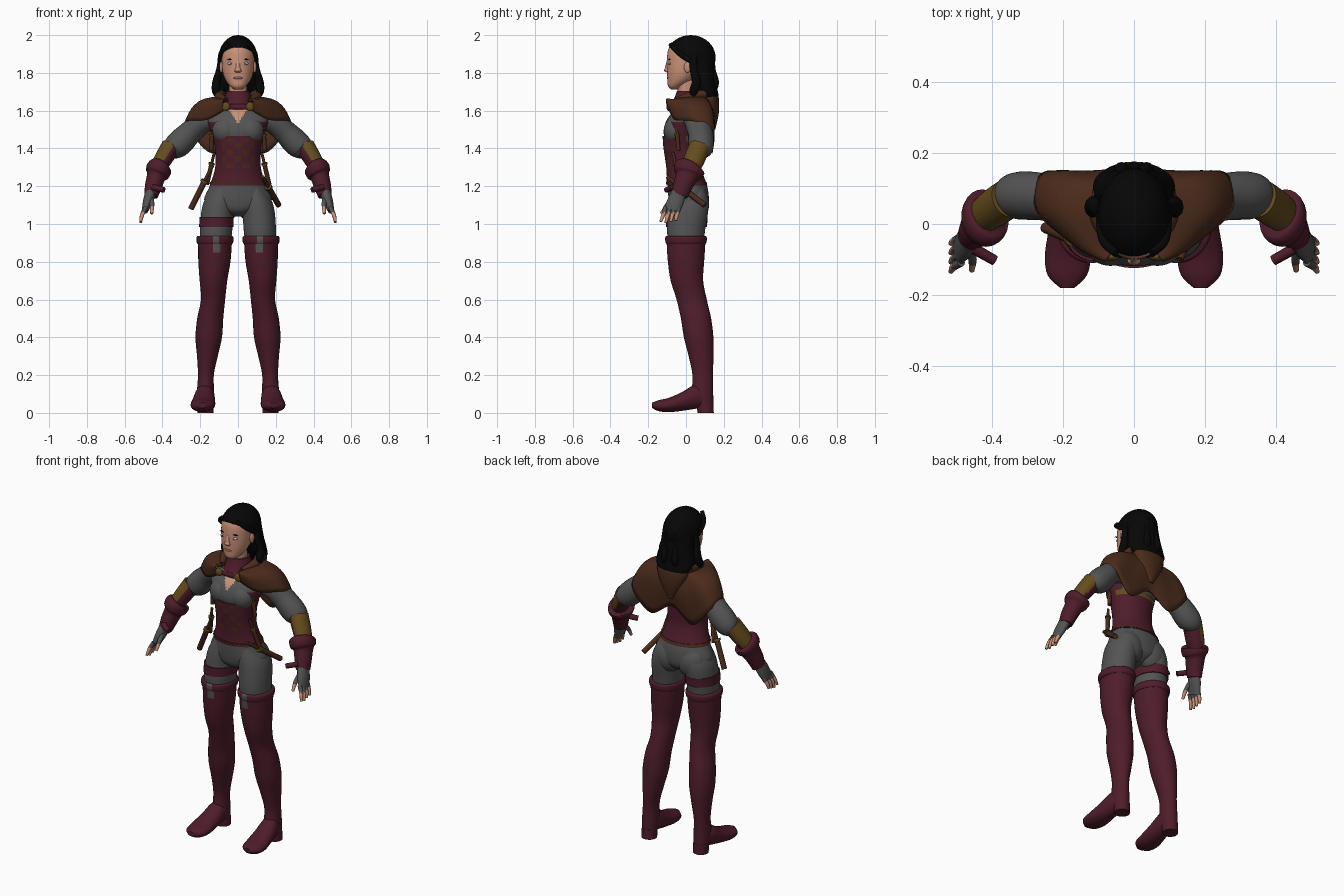
import bpy, bmesh
from math import sin, cos, pi, radians
from mathutils import Vector, Matrix

default_cube = bpy.data.objects.get("Cube")
if default_cube:
    bpy.data.objects.remove(default_cube, do_unlink=True)


def make_material(name, red, green, blue):
    material = bpy.data.materials.new(name)
    material.use_nodes = True
    colour = (red, green, blue, 1)
    material.diffuse_color = colour
    shader = material.node_tree.nodes["Principled BSDF"]
    shader.inputs["Base Color"].default_value = colour
    shader.inputs["Roughness"].default_value = .8
    return material


grey = make_material("grey cloth", .088, .088, .088)
maroon = make_material("maroon leather", .077, .012, .023)
brown = make_material("brown leather", .07, .024, .011)
gold = make_material("dull gold", .13, .072, .012)
skin = make_material("skin", .6, .29, .19)
black = make_material("black hair", .002, .002, .002)
eye_white = make_material("eye white", .4, .45, .48)
lip_pink = make_material("lip pink", .42, .17, .12)


def finish(name, bm, material, mirror=False, paint=(), thickness=0, offset=0):
    """Turn a bmesh into a smooth object, painting faces by rules on their centres."""
    bmesh.ops.recalc_face_normals(bm, faces=bm.faces)
    for index, (_, rule) in enumerate(paint, start=1):
        for face in bm.faces:
            if rule(face.calc_center_median()):
                face.material_index = index
    mesh = bpy.data.meshes.new(name)
    bm.to_mesh(mesh)
    bm.free()
    for entry in [material] + [colour for colour, _ in paint]:
        mesh.materials.append(entry)
    for polygon in mesh.polygons:
        polygon.use_smooth = True
    mesh.set_sharp_from_angle(angle=radians(50))
    obj = bpy.data.objects.new(name, mesh)
    bpy.context.scene.collection.objects.link(obj)
    if thickness:
        shell = obj.modifiers.new("thickness", "SOLIDIFY")
        shell.thickness, shell.offset = thickness, offset
    if mirror:
        obj.modifiers.new("mirror", "MIRROR")
    return obj


def spline(points, steps):
    """Smooth interpolation through control points of any dimension."""
    points = [Vector(point) for point in points]
    last = len(points) - 1
    result = []
    for i in range(last):
        a, b, c, d = (points[min(max(i + k, 0), last)] for k in (-1, 0, 1, 2))
        for step in range(steps):
            t = step / steps
            result.append(b + (c - a) * (t / 2) + (a * 2 - b * 5 + c * 4 - d) * (t * t / 2)
                          + (b * 3 - a - c * 3 + d) * (t ** 3 / 2))
    return result + [points[-1]]


def grid(rows, closed):
    bm = bmesh.new()
    verts = [[bm.verts.new(point) for point in row] for row in rows]
    for low, high in zip(verts, verts[1:]):
        count = len(low)
        for i in range(count if closed else count - 1):
            j = (i + 1) % count
            bm.faces.new((low[i], low[j], high[j], high[i]))
    if closed:
        bm.faces.new(verts[0])
        bm.faces.new(verts[-1])
    return bm


def loft(name, material, rings, axes="path", seg=24, steps=4, **options):
    """Skin ellipses given as (x, y, z, radius, radius); axes fix or follow the path."""
    rings = spline(rings, steps)
    centres = [Vector(ring[:3]) for ring in rings]
    rows = []
    for i, (centre, ring) in enumerate(zip(centres, rings)):
        u, v = Vector((1, 0, 0)), Vector((0, 1, 0))
        if axes == "front":
            v = Vector((0, 0, 1))
        elif axes == "path":
            along = centres[min(i + 1, len(rings) - 1)] - centres[max(i - 1, 0)]
            u = along.cross(v).normalized()
            v = along.cross(u).normalized()
        angles = [2 * pi * k / seg for k in range(seg)]
        rows.append([centre + u * (ring[3] * cos(a)) + v * (ring[4] * sin(a)) for a in angles])
    return finish(name, grid(rows, True), material, **options)


def ball(name, material, centre, size, cut=None, **options):
    bm = bmesh.new()
    matrix = Matrix.Translation(centre) @ Matrix.Diagonal((*size, 1))
    bmesh.ops.create_uvsphere(bm, u_segments=32, v_segments=20, radius=1, matrix=matrix)
    if cut:
        bmesh.ops.bisect_plane(bm, geom=bm.verts[:] + bm.edges[:] + bm.faces[:],
                               plane_co=cut[0], plane_no=cut[1], clear_inner=True)
    return finish(name, bm, material, **options)


def dagger(name, start, end, size=.014, **options):
    start, end = Vector(start), Vector(end)
    parts = (("grip", brown, 0, .35, .7), ("guard", gold, .34, .39, 1.5), ("sheath", brown, .38, 1, 1.1))
    for part, material, low, high, scale in parts:
        ends = [(*start.lerp(end, t), size * scale, size * scale) for t in (low, high)]
        loft(name + "_" + part, material, ends, seg=10, steps=1, **options)


# Head and face
loft("head", skin, [(0, -.06, 1.713, .02, .02), (0, -.055, 1.73, .042, .04), (0, -.03, 1.76, .065, .068),
                    (0, -.015, 1.8, .08, .085), (0, -.005, 1.86, .086, .096), (0, .005, 1.92, .085, .1),
                    (0, .01, 1.96, .065, .08), (0, .01, 1.985, .02, .03)], "flat", seg=40)
loft("nose", skin, [(0, -.096, 1.865, .009, .006), (0, -.101, 1.825, .012, .011),
                    (0, -.102, 1.812, .019, .014), (0, -.095, 1.802, .012, .006)], "flat")
loft("neck", skin, [(0, .02, 1.57, .06, .05), (0, .01, 1.66, .05, .05), (0, 0, 1.77, .048, .05)], "flat")
ball("eyes", eye_white, (.038, -.087, 1.85), (.018, .008, .008), mirror=True)
ball("irises", black, (.038, -.092, 1.85), (.004, .004, .004), mirror=True)
ball("eyebrows", black, (.04, -.088, 1.872), (.021, .006, .003), mirror=True)
ball("lips", lip_pink, (0, -.094, 1.773), (.024, .008, .007))
ball("ears", skin, (.088, .008, 1.83), (.01, .018, .03), mirror=True)

# Hair
ball("hair_cap", black, (0, .025, 1.88), (.102, .132, .12), cut=((0, -.1, 1.943), (0, .65, 1)),
     thickness=.014, offset=-1)
loft("hair_back", black, [(0, .07, 1.9, .09, .075), (0, .085, 1.8, .1, .072), (0, .1, 1.73, .115, .062),
                          (0, .12, 1.68, .105, .052), (0, .135, 1.61, .04, .03)], "flat")
for i in range(4):
    x, y = .104 - .024 * i, .04 + .032 * i
    loft("hair_lock", black, [(x * .87, y, 1.9, .012, .02), (x * .97, y, 1.82, .014, .02),
                              (x * 1.1, y + .015, 1.75, .022, .024), (x * 1.12, y, 1.7, .02, .022),
                              (x, y + .01, 1.655, .004, .004)], seg=12, mirror=True)
loft("hair_temple", black, [(.05, -.082, 1.952, .01, .012), (.085, -.05, 1.915, .012, .013),
                            (.095, 0, 1.88, .012, .016), (.097, .05, 1.85, .01, .012)], seg=12, mirror=True)

# Shirt with open neckline and side straps
loft("shirt", grey, [(0, -.01, 1.25, .115, .085), (0, -.015, 1.35, .108, .082), (0, -.018, 1.44, .13, .094),
                     (0, -.018, 1.5, .148, .1), (0, -.007, 1.56, .158, .09), (0, .015, 1.61, .12, .07),
                     (0, .015, 1.65, .06, .05)], "flat", seg=120, steps=12,
     paint=[(skin, lambda c: c.y < 0 and abs(c.x) < .62 * (c.z - 1.53)),
            (maroon, lambda c: abs(c.x) > .115 and 1.46 < c.z < 1.54)])
ball("bust", grey, (.066, -.06, 1.495), (.07, .058, .07), mirror=True)
loft("collar", maroon, [(0, .003, 1.63, .08, .084), (0, .01, 1.675, .07, .068), (0, .01, 1.705, .06, .058)], "flat")

# Corset with tooled pattern and gilded back edge
loft("corset", maroon, [(0, .005, 1.205, .15, .108), (0, -.005, 1.26, .13, .097), (0, -.015, 1.32, .119, .092),
                        (0, -.02, 1.4, .122, .099), (0, -.02, 1.465, .138, .104)], "flat", seg=96, steps=8,
     paint=[(brown, lambda c: c.y < 0 and abs(c.x) < .085 and 1.29 < c.z < 1.455
             and cos(c.x * 75) * sin(c.z * 90) > .22),
            (gold, lambda c: c.y > 0 and c.z > 1.435)])
loft("belt", brown, [(0, .004, 1.211, .151, .109), (0, .001, 1.223, .147, .108)], "flat", seg=40)

# Trousers
loft("hips", grey, [(0, .015, 1.04, .03, .05), (0, .015, 1.07, .11, .092), (0, .015, 1.12, .178, .106),
                    (0, .008, 1.2, .15, .104), (0, -.01, 1.28, .115, .085)], "flat", seg=48, steps=6)
loft("thighs", grey, [(.085, .01, 1.19, .05, .085), (.097, .014, 1.12, .083, .103), (.11, .01, 1.05, .086, .105),
                      (.116, 0, .96, .085, .1), (.122, 0, .86, .08, .09)], "flat", seg=40, mirror=True)
ball("seat", grey, (.078, .055, 1.105), (.088, .067, .095), mirror=True)
loft("thigh_strap", maroon, [(-.113, .005, 1.037, .09, .11), (-.115, .003, .985, .091, .108)], "flat", seg=32)


# Tall boots with a notch in the front edge
def notch(c):
    return c.y < 0 and abs(c.x - .114) < .017 and c.z > .845


loft("boots", maroon, [(.122, 0, .93, .092, .104), (.122, 0, .89, .089, .102), (.125, 0, .8, .085, .096),
                       (.13, .005, .7, .073, .086), (.132, .03, .6, .064, .08), (.147, .053, .5, .069, .08),
                       (.155, .067, .4, .07, .078), (.162, .08, .3, .055, .066), (.17, .088, .2, .042, .054),
                       (.172, .088, .1, .046, .056), (.172, .1, .045, .042, .046)],
     "flat", seg=56, steps=6, mirror=True, paint=[(grey, notch)])
loft("boot_cuffs", maroon, [(.122, 0, .895, .092, .104), (.122, 0, .905, .097, .109), (.122, 0, .928, .098, .11),
                            (.122, 0, .937, .092, .104)], "flat", seg=56, mirror=True, paint=[(grey, notch)])
loft("boot_feet", maroon, [(.172, .13, .075, .02, .03), (.172, .1, .082, .04, .052), (.176, .05, .086, .052, .064),
                           (.181, -.02, .061, .06, .05), (.186, -.09, .042, .065, .038),
                           (.188, -.145, .038, .055, .029), (.188, -.18, .04, .02, .014)], "front", mirror=True)
loft("boot_heels", maroon, [(.172, .104, 0, .043, .043), (.172, .1, .06, .043, .046)], "flat", mirror=True)

# Sleeves and arms
loft("sleeves", grey, [(.12, .035, 1.56, .055, .055), (.19, .055, 1.54, .062, .064), (.25, .075, 1.487, .063, .066),
                       (.302, .08, 1.435, .07, .068), (.34, .078, 1.4, .063, .064),
                       (.36, .068, 1.378, .045, .046)], mirror=True)
loft("forearms", grey, [(.34, .075, 1.42, .04, .04), (.4, .04, 1.33, .037, .037), (.44, 0, 1.24, .032, .034)], mirror=True)
loft("bracers", maroon, [(.355, .072, 1.41, .052, .056), (.395, .045, 1.345, .048, .056), (.43, .02, 1.285, .042, .05)],
     seg=32, mirror=True, paint=[(gold, lambda c: (c.x - .388) * .84 + (c.z - 1.345) * .54 > 0)])
loft("gauntlets", maroon, [(.412, .025, 1.305, .055, .068), (.417, .02, 1.296, .067, .083),
                           (.426, .01, 1.268, .064, .078), (.434, .003, 1.248, .05, .06),
                           (.448, -.018, 1.2, .045, .051), (.46, -.035, 1.15, .037, .044)], mirror=True)
loft("gauntlet_buckles", maroon, [(.45, -.07, 1.195, .016, .016), (.392, -.103, 1.18, .015, .015)],
     seg=10, steps=1, mirror=True)

# Fingerless gloves and fingers
loft("hands", grey, [(.46, -.035, 1.17, .03, .038), (.477, -.055, 1.12, .026, .044), (.493, -.075, 1.07, .017, .042)], mirror=True)
bare_tips = [(skin, lambda c: c.z < 1.06)]
for i, finger in enumerate(("index", "middle", "ring", "little")):
    y = -.108 + .024 * i
    loft(finger + "_fingers", grey, [(.487, y, 1.09, .012, .012), (.507, y - .012, 1.05, .011, .011),
                                     (.516, y * 1.1 - .015, 1.006 + .006 * abs(i - 1), .007, .007)],
         seg=12, mirror=True, paint=bare_tips)
loft("thumbs", grey, [(.462, -.06, 1.14, .016, .016), (.455, -.1, 1.1, .012, .012), (.457, -.13, 1.055, .008, .008)],
     seg=12, mirror=True, paint=[(skin, lambda c: c.z < 1.09)])

# Shoulder cape, open at the front with two lobes behind
neck_half = [(.055, -.07, 1.645), (.08, -.04, 1.66), (.09, .03, 1.67), (.075, .08, 1.675), (.04, .105, 1.68)]
hem_half = [(.075, -.085, 1.6), (.17, -.05, 1.55), (.272, .04, 1.545), (.258, .14, 1.495), (.14, .135, 1.375)]


def both_sides(half, middle):
    return spline(half + [middle] + [(-x, y, z) for x, y, z in reversed(half)], 6)


cape_rows = []
neck_line, hem_line = both_sides(neck_half, (0, .11, 1.68)), both_sides(hem_half, (0, .13, 1.45))
for step in range(11):
    s = step / 10
    row = []
    for top, bottom in zip(neck_line, hem_line):
        outward = Vector((top.x, top.y - .03, 0)).normalized() * .028 + Vector((0, 0, .035))
        row.append(top.lerp(bottom, s) + outward * sin(pi * s))
    cape_rows.append(row)
finish("cape", grid(cape_rows, False), brown, thickness=.01)
loft("hood", brown, [(0, .11, 1.73, .075, .045), (0, .125, 1.67, .1, .048), (0, .138, 1.59, .07, .036),
                     (0, .14, 1.5, .015, .015)], "flat")
loft("hood_roll", brown, [(.065, -.055, 1.655, .014, .014), (.1, .02, 1.675, .025, .025), (.085, .1, 1.69, .03, .03)],
     seg=16, mirror=True)
loft("cape_clasp", maroon, [(-.065, -.086, 1.62, .014, .008), (.065, -.086, 1.62, .014, .008)], seg=12, steps=1)
ball("clasp_buttons", gold, (.064, -.092, 1.622), (.022, .012, .024), mirror=True)

# Daggers and throwing knives
dagger("right_dagger", (-.135, -.06, 1.31), (-.25, -.01, 1.08))
dagger("left_dagger", (.13, -.1, 1.25), (.215, .1, 1.1))
dagger("chest_knives", (.135, -.05, 1.52), (.142, -.04, 1.39), .01, mirror=True)
dagger("waist_knives", (.125, -.07, 1.38), (.165, -.03, 1.21), .011, mirror=True)
